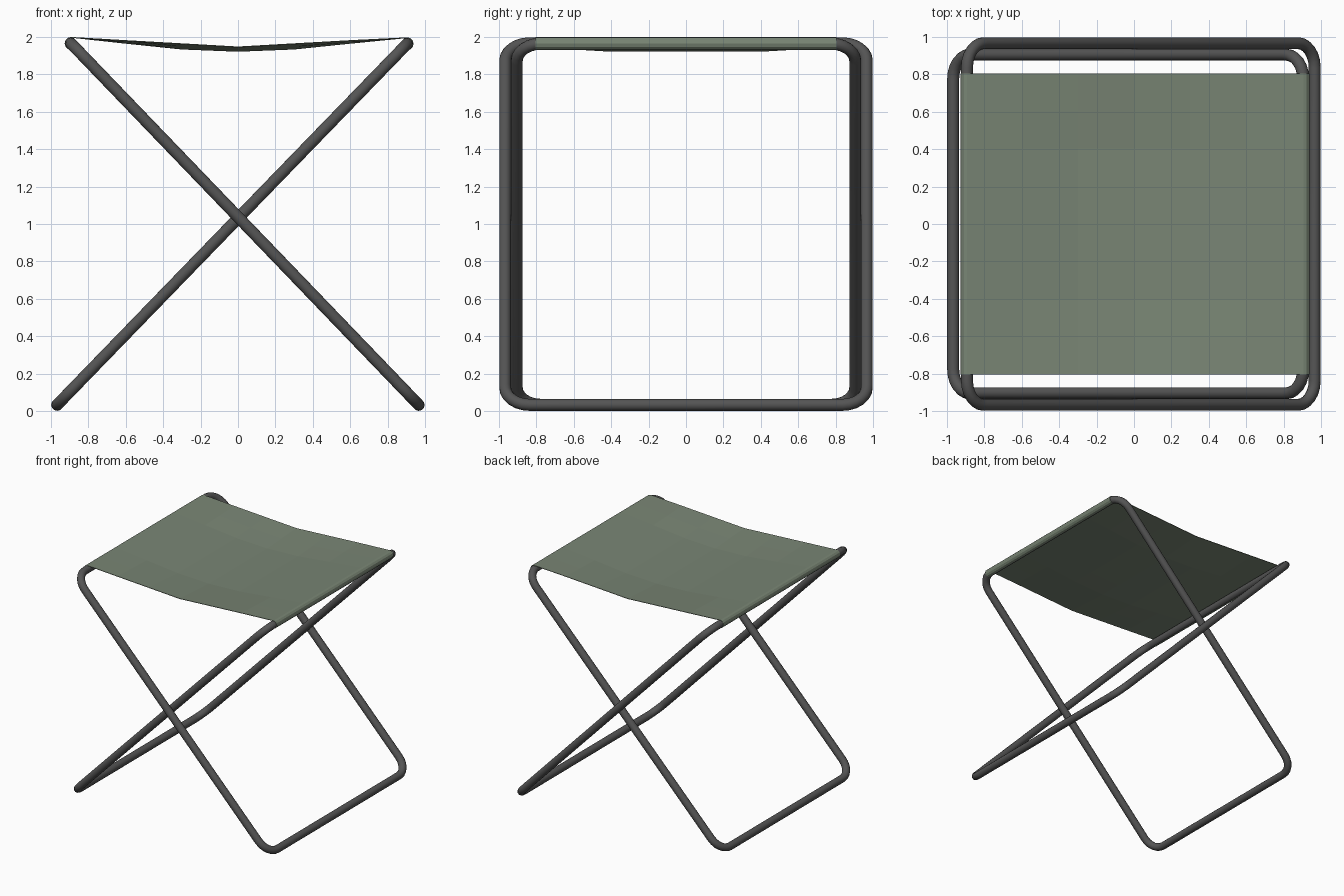
import bpy, bmesh, math
from mathutils import Vector

if "Cube" in bpy.data.objects:
    bpy.data.objects.remove(bpy.data.objects["Cube"])

TUBE_R = 0.032


def material(name, rgb):
    m = bpy.data.materials.new(name)
    m.diffuse_color = (*rgb, 1)
    m.use_nodes = True
    m.node_tree.nodes["Principled BSDF"].inputs["Base Color"].default_value = m.diffuse_color
    return m


def tube_frame(name, low, high, half_y, corner, mat):
    """Closed rounded-rectangle tube between two (x, z) ends."""
    lo, hi = Vector((low[0], 0, low[1])), Vector((high[0], 0, high[1]))
    axis = (hi - lo).normalized()
    length = (hi - lo).length
    pts = []
    corners = [(length - corner, half_y - corner, 0), (corner, half_y - corner, 90),
               (corner, -half_y + corner, 180), (length - corner, -half_y + corner, 270)]
    for cu, cy, start in corners:
        for i in range(7):
            a = math.radians(start + 15 * i)
            u, y = cu + corner * math.cos(a), cy + corner * math.sin(a)
            pts.append(lo + axis * u + Vector((0, y, 0)))
    cd = bpy.data.curves.new(name, 'CURVE')
    cd.dimensions = '3D'
    cd.bevel_depth = TUBE_R
    cd.bevel_resolution = 4
    sp = cd.splines.new('POLY')
    sp.points.add(len(pts) - 1)
    for p, co in zip(sp.points, pts):
        p.co = (*co, 1)
    sp.use_cyclic_u = True
    cd.materials.append(mat)
    ob = bpy.data.objects.new(name, cd)
    bpy.context.collection.objects.link(ob)
    bpy.ops.object.select_all(action='DESELECT')
    ob.select_set(True)
    bpy.context.view_layer.objects.active = ob
    bpy.ops.object.convert(target='MESH')
    bpy.ops.object.shade_smooth_by_angle(angle=math.radians(40))


steel = material("dark_steel", (0.09, 0.09, 0.09))
canvas = material("green_canvas", (0.19, 0.235, 0.175))

# Two crossing leg frames, one nested inside the other
left_bar, right_bar = (-0.893, 1.966), (0.905, 1.964)
tube_frame("outer_leg_frame", (0.966, 0.033), left_bar, 0.967, 0.13, steel)
tube_frame("inner_leg_frame", (-0.967, 0.033), right_bar, 0.905, 0.13, steel)


# Sagging canvas seat, wrapped around both top bars
def arc(centre, start, end):
    r = TUBE_R + 0.002
    angles = [math.radians(start + (end - start) * i / 6) for i in range(7)]
    return [(centre[0] + r * math.cos(a), centre[1] + r * math.sin(a)) for a in angles]


EDGE = [(-0.6, 1.983), (-0.3, 1.966), (0, 1.949), (0.3, 1.966), (0.6, 1.983)]
MIDDLE = [(-0.6, 1.968), (-0.3, 1.937), (0, 1.925), (0.3, 1.937), (0.6, 1.968)]
bm = bmesh.new()
rows = []
for j in range(9):
    y = -0.805 + 1.61 * j / 8
    t = max(0, (abs(y) - 0.4) / 0.405)
    sag = [(e[0], m[1] + (e[1] - m[1]) * t) for e, m in zip(EDGE, MIDDLE)]
    profile = arc(left_bar, 270, 90) + sag + arc(right_bar, 90, -90)
    rows.append([bm.verts.new((x, y, z)) for x, z in profile])
for a, b in zip(rows, rows[1:]):
    for i in range(len(a) - 1):
        bm.faces.new((a[i], a[i + 1], b[i + 1], b[i]))
me = bpy.data.meshes.new("canvas_seat")
bm.to_mesh(me)
bm.free()
me.materials.append(canvas)
seat = bpy.data.objects.new("canvas_seat", me)
bpy.context.collection.objects.link(seat)
sol = seat.modifiers.new("cloth_thickness", 'SOLIDIFY')
sol.thickness = 0.004
sol.offset = -1
